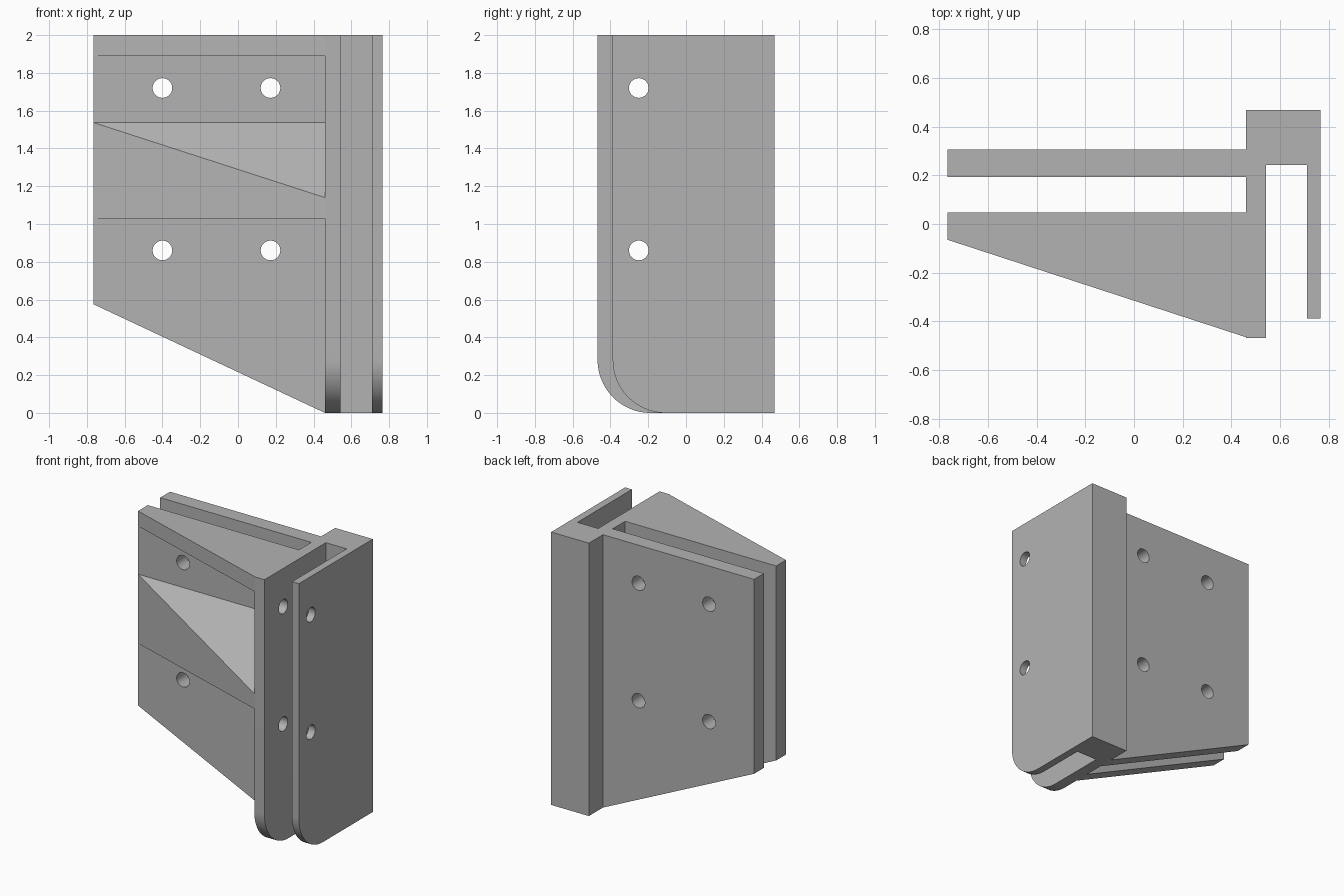
import bpy, bmesh, math
from mathutils import Vector

cube = bpy.data.objects.get("Cube")
if cube:
    bpy.data.objects.remove(cube, do_unlink=True)

grey = bpy.data.materials.new("plain grey")
grey.use_nodes = True
colour = (0.45, 0.45, 0.45, 1)
grey.diffuse_color = colour
grey.node_tree.nodes["Principled BSDF"].inputs["Base Color"].default_value = colour

LEFT, INNER, OUTER = -0.765, 0.46, 0.765
HEIGHT = 2.0
HOLE_HEIGHTS = (0.86, 1.72)
HOLE_RADIUS = 0.052


def place(axis, a, b, d):
    """Turn a profile point plus a depth into a position."""
    return Vector({"x": (d, a, b), "y": (a, d, b), "z": (a, b, d)}[axis])


def prism(name, axis, profile, low, highs):
    """Extrude a profile; highs is one end value or one per point."""
    if not isinstance(highs, (list, tuple)):
        highs = [highs] * len(profile)
    bm = bmesh.new()
    start = [bm.verts.new(place(axis, a, b, low)) for a, b in profile]
    end = [bm.verts.new(place(axis, a, b, h)) for (a, b), h in zip(profile, highs)]
    bm.faces.new(start)
    bm.faces.new(end)
    n = len(profile)
    for i in range(n):
        j = (i + 1) % n
        bm.faces.new((start[i], start[j], end[j], end[i]))
    bmesh.ops.recalc_face_normals(bm, faces=bm.faces)
    mesh = bpy.data.meshes.new(name)
    bm.to_mesh(mesh)
    bm.free()
    mesh.materials.append(grey)
    obj = bpy.data.objects.new(name, mesh)
    bpy.context.collection.objects.link(obj)
    return obj


def activate(obj):
    bpy.ops.object.select_all(action="DESELECT")
    obj.select_set(True)
    bpy.context.view_layer.objects.active = obj


def arc(centre_a, centre_b, radius, start, end, steps):
    return [(centre_a + radius * math.cos(math.radians(start + (end - start) * i / steps)),
             centre_b + radius * math.sin(math.radians(start + (end - start) * i / steps)))
            for i in range(steps + 1)]


def drill(obj, axis, positions):
    """Cut round bolt holes along an axis at both hole heights."""
    for a in positions:
        for z in HOLE_HEIGHTS:
            circle = arc(a, z, HOLE_RADIUS, 0, 360, 40)[:-1]
            cutter = prism("hole_cutter", axis, circle, -1, 1)
            cutter.hide_render = True
            mod = obj.modifiers.new("hole", "BOOLEAN")
            mod.operation = "DIFFERENCE"
            mod.solver = "EXACT"
            mod.object = cutter
            activate(obj)
            bpy.ops.object.modifier_apply(modifier=mod.name)
            bpy.data.objects.remove(cutter, do_unlink=True)


def finish(obj):
    activate(obj)
    bpy.ops.object.shade_smooth_by_angle(angle=math.radians(30))


# Two parallel plates with a slanted lower edge
plate = [(LEFT, 0.575), (INNER, 0), (INNER, HEIGHT), (LEFT, HEIGHT)]
for name, front, back in (("front_plate", -0.065, 0.048), ("back_plate", 0.192, 0.305)):
    obj = prism(name, "y", plate, front, back)
    drill(obj, "y", (-0.4, 0.172))
    finish(obj)

# Two cheeks with a rounded lower front corner
RADIUS = 0.28
BLOCK_FRONT, BLOCK_BACK = 0.243, 0.468
for name, left, right, front in (("inner_cheek", INNER, 0.542, -0.468),
                                 ("outer_cheek", 0.71, OUTER, -0.388)):
    side = arc(front + RADIUS, RADIUS, RADIUS, 180, 270, 24)
    side += [(BLOCK_FRONT, 0), (BLOCK_FRONT, HEIGHT), (front, HEIGHT)]
    obj = prism(name, "x", side, left, right)
    drill(obj, "x", (-0.25,))
    finish(obj)

# Solid block joining the cheeks at the back
prism("back_block", "z",
      [(INNER, BLOCK_FRONT), (OUTER, BLOCK_FRONT), (OUTER, BLOCK_BACK), (INNER, BLOCK_BACK)],
      0, HEIGHT)

# Triangular ribs: a flat one on top, a sloping wedge in the middle
rib = [(LEFT, -0.065), (INNER, -0.065), (INNER, -0.465)]
prism("top_rib", "z", rib, 1.89, HEIGHT)
prism("middle_rib", "z", rib, 1.03, [1.537, 1.537, 1.14])
